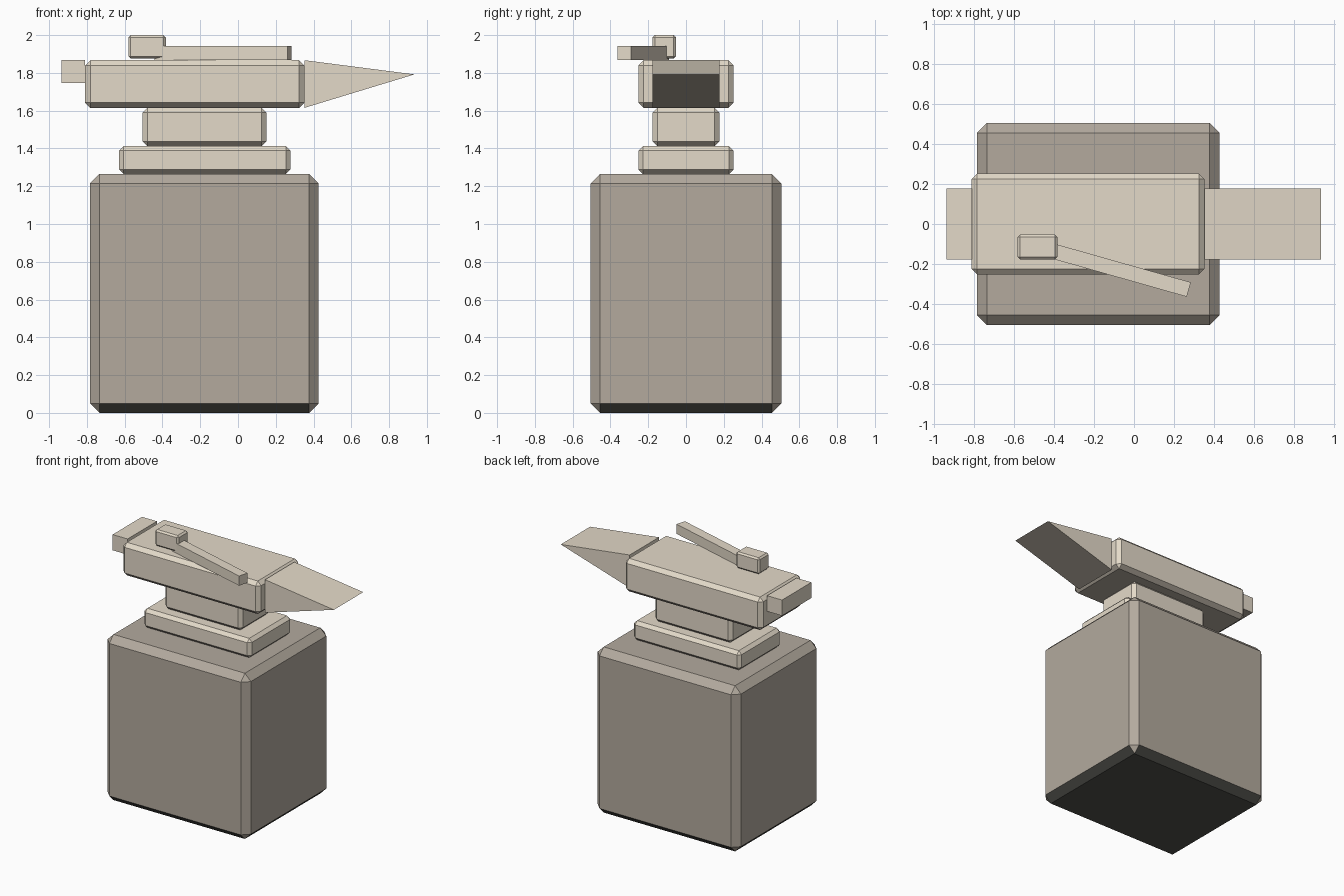
import bpy, bmesh, math
from mathutils import Matrix, Vector

if "Cube" in bpy.data.objects:
    bpy.data.objects.remove(bpy.data.objects["Cube"])


def srgb(*rgb):
    return [((c / 255 + 0.055) / 1.055) ** 2.4 for c in rgb]


def material(name, rgb):
    m = bpy.data.materials.new(name)
    m.diffuse_color = (*srgb(*rgb), 1)
    m.use_nodes = True
    m.node_tree.nodes["Principled BSDF"].inputs["Base Color"].default_value = m.diffuse_color
    return m


stone = material("grey stone", (179, 170, 158))
metal = material("pale metal", (228, 218, 201))
dark = material("dark underside", (79, 79, 74))


def finish(name, bm, mat, under):
    """Make the object; faces pointing down take the underside colour."""
    bmesh.ops.recalc_face_normals(bm, faces=bm.faces)
    bm.normal_update()
    for f in bm.faces:
        f.material_index = 1 if f.normal.z < -0.62 else 0
    me = bpy.data.meshes.new(name)
    bm.to_mesh(me)
    bm.free()
    me.materials.append(mat)
    me.materials.append(under)
    ob = bpy.data.objects.new(name, me)
    bpy.context.collection.objects.link(ob)
    return ob


def box(name, x, y, z, mat, under, bevel=0):
    """Box from (min, max) ranges with optional flat chamfers."""
    bm = bmesh.new()
    size = [r[1] - r[0] for r in (x, y, z)]
    mid = Vector([(r[0] + r[1]) / 2 for r in (x, y, z)])
    bmesh.ops.create_cube(bm, size=1, matrix=Matrix.Diagonal((*size, 1)))
    if bevel:
        bmesh.ops.bevel(bm, geom=bm.edges[:], offset=bevel, segments=1,
                        affect='EDGES')
    ob = finish(name, bm, mat, under)
    ob.location = mid
    return ob


# Stone block and stacked anvil body
box("stone_block", (-0.783, 0.427), (-0.505, 0.505), (0, 1.265), stone, dark, 0.05)
box("anvil_foot", (-0.63, 0.278), (-0.252, 0.252), (1.265, 1.412), metal, stone, 0.024)
box("anvil_waist", (-0.505, 0.15), (-0.177, 0.177), (1.412, 1.615), metal, stone, 0.025)
box("anvil_body", (-0.81, 0.352), (-0.252, 0.252), (1.615, 1.867), metal, stone, 0.028)
box("anvil_heel", (-0.935, -0.809), (-0.177, 0.177), (1.747, 1.867), metal, stone)

# Wedge-shaped horn
bm = bmesh.new()
profile = [(0.352, 1.615), (0.934, 1.792), (0.352, 1.867)]
face = bm.faces.new([bm.verts.new((x, -0.177, z)) for x, z in profile])
ext = bmesh.ops.extrude_face_region(bm, geom=[face])
bmesh.ops.translate(bm, vec=(0, 0.354, 0),
                    verts=[g for g in ext["geom"] if isinstance(g, bmesh.types.BMVert)])
finish("anvil_horn", bm, metal, stone)

# Hammer resting on the anvil
box("hammer_head", (-0.58, -0.382), (-0.177, -0.053), (1.876, 2.0), metal, stone, 0.012)
handle = box("hammer_handle", (-0.367, 0.367), (-0.0375, 0.0375),
             (1.868, 1.942), metal, stone)
handle.location = (-0.08, -0.227, 1.905)
handle.rotation_euler.z = math.radians(-15.8)
